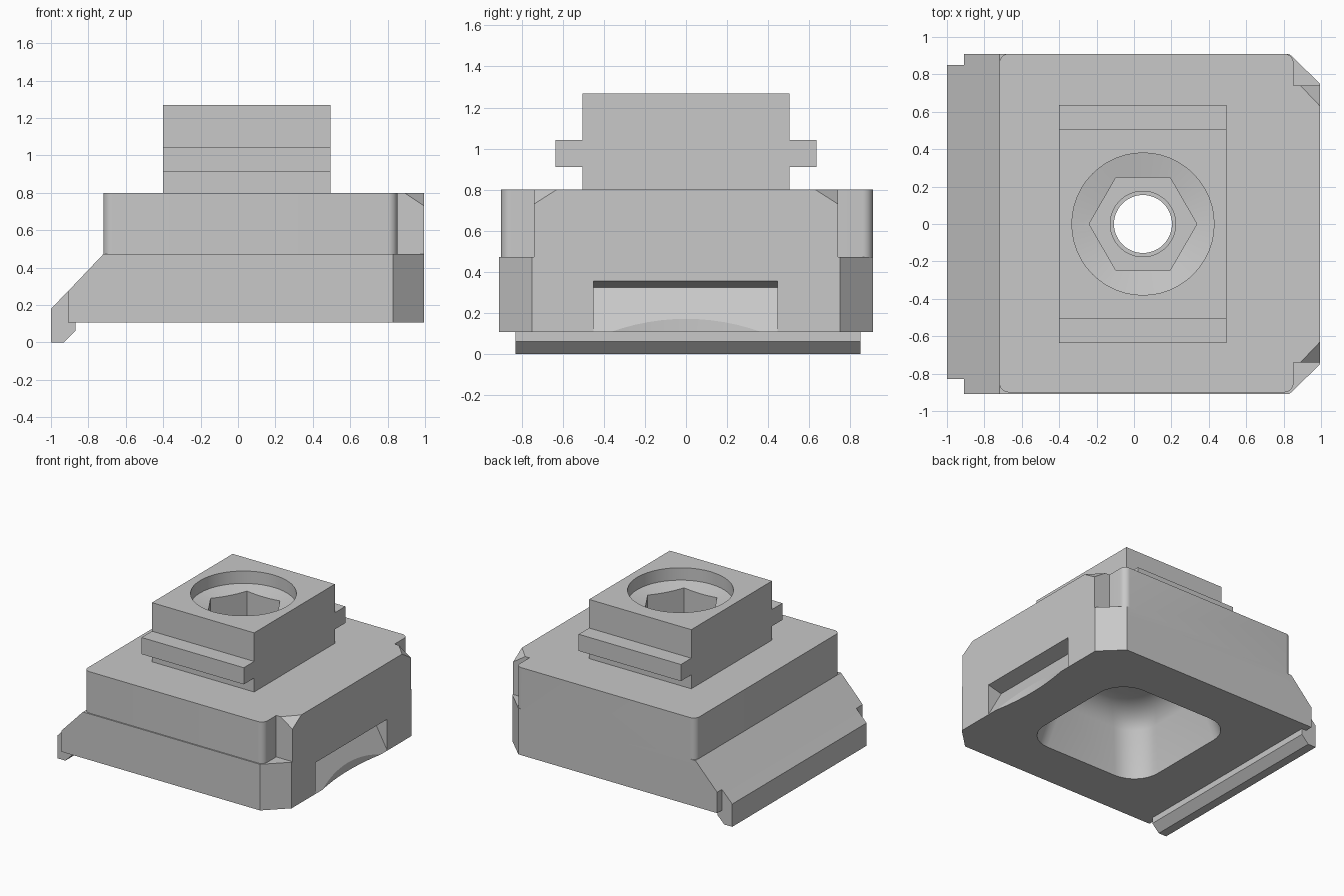
import bpy, bmesh, math

cube = bpy.data.objects.get("Cube")
if cube:
    bpy.data.objects.remove(cube, do_unlink=True)

HOLE_X = 0.048
BASE, SEAM, DECK, END = 0.107, 0.472, 0.8, 0.995

metal = bpy.data.materials.new("plain grey")
metal.use_nodes = True
grey = (0.58, 0.58, 0.58, 1)
metal.diffuse_color = grey
metal.node_tree.nodes["Principled BSDF"].inputs["Base Color"].default_value = grey


def hull(name, points):
    """Convex solid around the points, with flat regions merged."""
    bm = bmesh.new()
    for p in points:
        bm.verts.new(p)
    out = bmesh.ops.convex_hull(bm, input=bm.verts)
    spare = [g for g in out["geom_interior"] if isinstance(g, bmesh.types.BMVert)]
    bmesh.ops.delete(bm, geom=spare, context="VERTS")
    bmesh.ops.dissolve_limit(bm, angle_limit=0.01, verts=bm.verts, edges=bm.edges)
    bmesh.ops.recalc_face_normals(bm, faces=bm.faces)
    mesh = bpy.data.meshes.new(name)
    bm.to_mesh(mesh)
    bm.free()
    mesh.materials.append(metal)
    obj = bpy.data.objects.new(name, mesh)
    bpy.context.collection.objects.link(obj)
    return obj


def along_y(profile, y0, y1):
    return [(x, y, z) for x, z in profile for y in (y0, y1)]


def box(x0, x1, y0, y1, z0, z1):
    return along_y([(x0, z0), (x1, z0), (x1, z1), (x0, z1)], y0, y1)


def ring(r, z, n=48, x=HOLE_X):
    return [(x + r * math.cos(math.tau * i / n), r * math.sin(math.tau * i / n), z)
            for i in range(n)]


def rounded(x0, x1, y0, y1, r, z, steps=8):
    pts = []
    corners = [(x1 - r, y1 - r), (x0 + r, y1 - r), (x0 + r, y0 + r), (x1 - r, y0 + r)]
    for k, (cx, cy) in enumerate(corners):
        for i in range(steps + 1):
            a = math.pi / 2 * (k + i / steps)
            pts.append((cx + r * math.cos(a), cy + r * math.sin(a), z))
    return pts


def combine(target, tool, operation):
    """Apply a boolean and drop the tool."""
    mod = target.modifiers.new("join", "BOOLEAN")
    mod.operation, mod.solver, mod.object = operation, "EXACT", tool
    bpy.context.view_layer.update()
    graph = bpy.context.evaluated_depsgraph_get()
    mesh = bpy.data.meshes.new_from_object(target.evaluated_get(graph))
    target.modifiers.clear()
    target.data = mesh
    bpy.data.objects.remove(tool, do_unlink=True)


# Lower body: sloped on one side, chamfered corners on the other
slope = [(-0.91, BASE), (-0.91, 0.272), (-0.72, SEAM), (0.83, BASE), (0.83, SEAM)]
body = hull("clamp_body", along_y(slope, -0.91, 0.91)
            + box(0.9, END, -0.75, 0.75, BASE, SEAM))

# Hooked lip under the slope
lip = [(-1, 0), (-0.93, 0), (-0.87, 0.06), (-0.87, 0.2), (-0.91, 0.272), (-1, 0.18)]
combine(body, hull("lip", along_y(lip, -0.83, 0.85)), "UNION")

# Upper body with rounded upright corners
upper = [p for z in (0.4, DECK) for p in rounded(-0.72, 0.853, -0.9, 0.91, 0.05, z)]
combine(body, hull("upper_body", upper), "UNION")

# Full-height end with clipped top corners
end = box(0.5, END, -0.74, 0.74, 0.4, 0.73) + box(0.5, 0.89, -0.74, 0.74, 0.4, DECK)
end += box(0.5, END, -0.63, 0.63, 0.4, DECK)
combine(body, hull("end", end), "UNION")

# Wedge slot and scalloped bottom edge
slot = [(1.055, 0), (0.875, 0.325), (1.055, 0.37)]
combine(body, hull("slot", along_y(slot, -0.45, 0.445)), "DIFFERENCE")
scallop = [p for z in (0.05, 0.25) for p in ring(1.92, z, 192, 0.96 + 1.92)]
combine(body, hull("scallop", scallop), "DIFFERENCE")

# Raised block with side flanges
block = hull("slide_block", box(-0.4, 0.495, -0.505, 0.505, 0.7, 1.268))
combine(block, hull("flange", box(-0.4, 0.495, -0.635, 0.635, 0.91, 1.042)), "UNION")
combine(body, block, "UNION")

# Hollow underside: steep walls curving over into a flat roof
levels = [(0.54, 0.05), (0.535, BASE)]
for i in range(7):
    a = math.radians(15 + 75 * i / 6)
    levels.append((0.27 + 0.2 * math.cos(a), 0.4 + 0.2 * math.sin(a)))
hollow = [p for h, z in levels
          for p in rounded(HOLE_X - h, HOLE_X + h, -h, h, 0.22, z)]
combine(body, hull("hollow", hollow), "DIFFERENCE")

# Through hole with a narrow ledge, hexagonal pocket and round recess
cutters = [
    ring(0.155, 0.3) + ring(0.155, 1.0),
    ring(0.175, 0.7) + ring(0.175, 1.0),
    ring(0.288, 0.85, 6) + ring(0.288, 1.3, 6),
    ring(0.2, 1.135) + ring(0.38, 1.17) + ring(0.38, 1.35),
]
for points in cutters:
    combine(body, hull("bore", points), "DIFFERENCE")

bpy.ops.object.select_all(action="DESELECT")
body.select_set(True)
bpy.context.view_layer.objects.active = body
bpy.ops.object.shade_smooth_by_angle(angle=math.radians(25))
